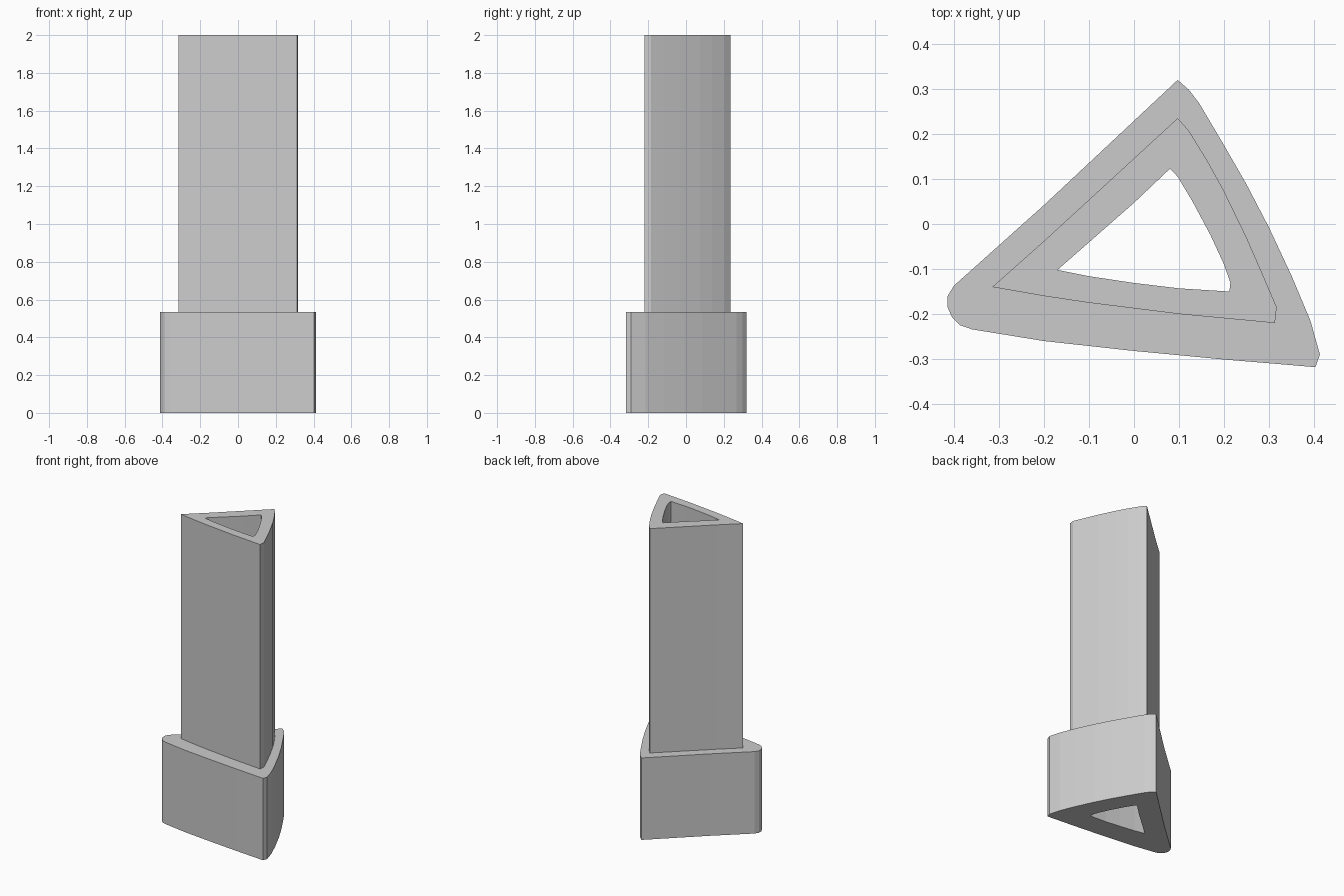
import bpy
import bmesh

cube = bpy.data.objects.get("Cube")
if cube:
    bpy.data.objects.remove(cube, do_unlink=True)

grey = bpy.data.materials.new("plain grey")
grey.use_nodes = True
colour = (0.6, 0.6, 0.6, 1)
grey.diffuse_color = colour
grey.node_tree.nodes["Principled BSDF"].inputs["Base Color"].default_value = colour

BASE_TOP, TOP = 0.535, 2.0

# Cross-sections, clockwise from the back corner
collar = [(.097, .32), (.122, .298), (.145, .268), (.2, .175), (.25, .088),
          (.3, -.008), (.35, -.115), (.392, -.215), (.413, -.29), (.403, -.318),
          (.2, -.301), (0, -.282), (-.2, -.26), (-.36, -.234), (-.386, -.225),
          (-.404, -.208), (-.414, -.185), (-.414, -.16), (-.4, -.137), (-.2, .042)]
sleeve = [(.097, .235), (.122, .207), (.165, .137), (.2, .073), (.25, -.03),
          (.285, -.11), (.317, -.185), (.313, -.22), (.1, -.2), (-.1, -.175),
          (-.2, -.16), (-.315, -.14), (-.2, -.038)]
bore = [(.08, .123), (.097, .105), (.13, .05), (.17, -.025), (.2, -.09),
        (.214, -.13), (.212, -.15), (.1, -.143), (0, -.131), (-.1, -.116),
        (-.17, -.102), (0, .047)]


def loop(bm, points, z):
    verts = [bm.verts.new((x, y, z)) for x, y in points]
    edges = [bm.edges.new((v, verts[i - 1])) for i, v in enumerate(verts)]
    return verts, edges


def wall(bm, low, high, inward=False):
    for i in range(len(low[0])):
        quad = [low[0][i], low[0][i - 1], high[0][i - 1], high[0][i]]
        bm.faces.new(quad[::-1] if inward else quad)


def cap(bm, outer, inner, up):
    made = bmesh.ops.triangle_fill(bm, use_beauty=True, edges=outer[1] + inner[1],
                                   normal=(0, 0, 1))
    for face in (g for g in made["geom"] if isinstance(g, bmesh.types.BMFace)):
        face.normal_update()
        if (face.normal.z > 0) != up:
            face.normal_flip()


def finish(bm, name):
    mesh = bpy.data.meshes.new(name)
    bm.to_mesh(mesh)
    bm.free()
    mesh.materials.append(grey)
    bpy.context.collection.objects.link(bpy.data.objects.new(name, mesh))


# Wide base collar, with its ledge ending where the tube starts
bm = bmesh.new()
outer_low, outer_high = loop(bm, collar, 0), loop(bm, collar, BASE_TOP)
bore_low, bore_high = loop(bm, bore, 0), loop(bm, bore, BASE_TOP)
wall(bm, outer_low, outer_high)
wall(bm, bore_low, bore_high, inward=True)
cap(bm, outer_low, bore_low, up=False)
cap(bm, outer_high, loop(bm, sleeve, BASE_TOP), up=True)
finish(bm, "base_collar")

# Tall hollow three-sided tube
bm = bmesh.new()
tube_low, tube_high = loop(bm, sleeve, BASE_TOP), loop(bm, sleeve, TOP)
bore_low, bore_high = loop(bm, bore, BASE_TOP), loop(bm, bore, TOP)
wall(bm, tube_low, tube_high)
wall(bm, bore_low, bore_high, inward=True)
cap(bm, tube_high, bore_high, up=True)
finish(bm, "hollow_tube")
